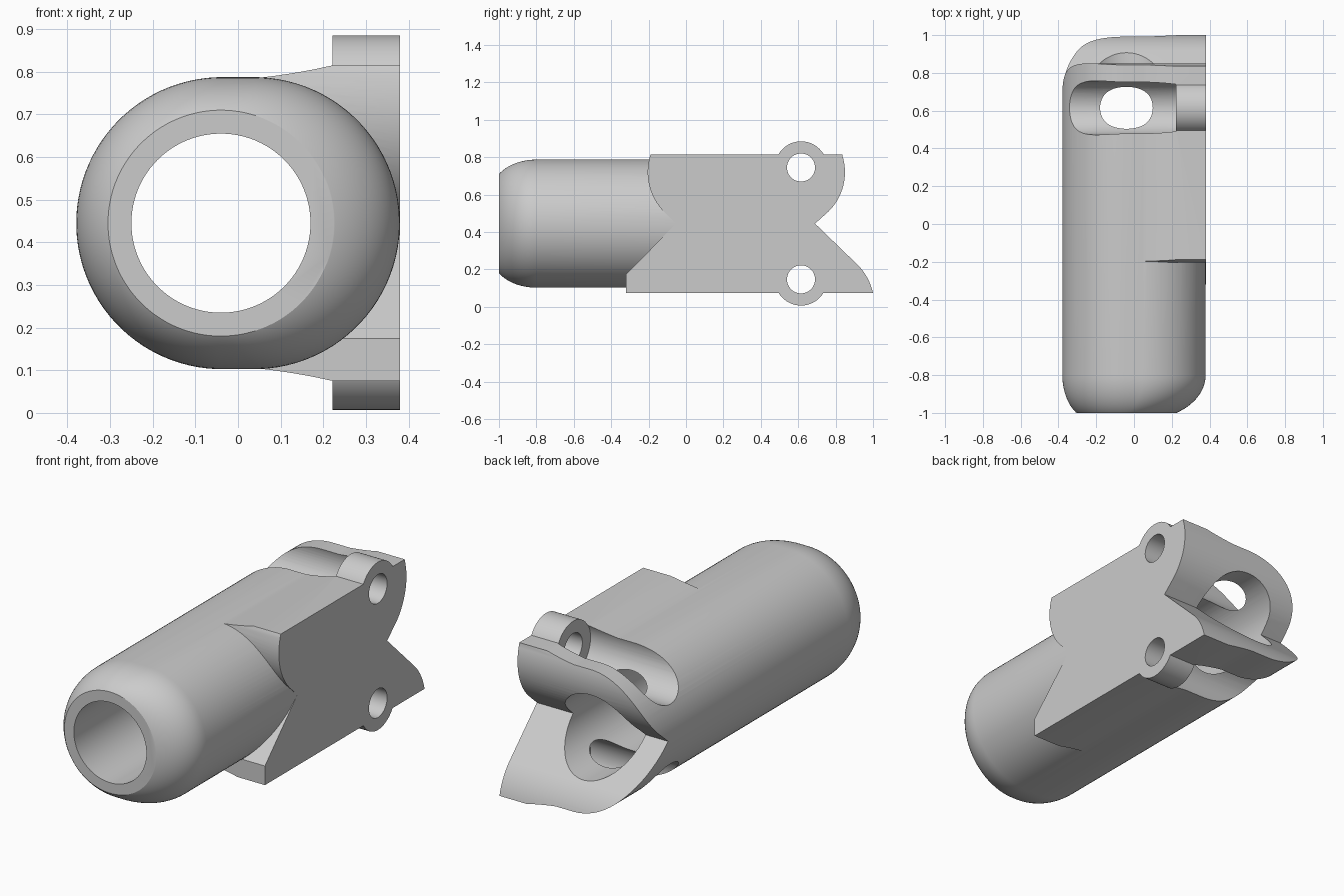
import bpy, bmesh
from math import sin, cos, pi, radians, sqrt

if "Cube" in bpy.data.objects:
    bpy.data.objects.remove(bpy.data.objects["Cube"])

grey = bpy.data.materials.new("light_grey")
grey.use_nodes = True
colour = (0.6, 0.6, 0.6, 1)
grey.diffuse_color = colour
grey.node_tree.nodes["Principled BSDF"].inputs["Base Color"].default_value = colour

MID = 0.445          # height of the tube axis
BORE_X = -0.04       # sideways offset of the bore
FACE = 0.38          # flat mounting side
PIN_Y, PIN_Z = 0.615, (0.745, 0.147)


def loft(name, rings):
    """Closed solid through a list of equal-length rings of points."""
    bm = bmesh.new()
    loops = [[bm.verts.new(p) for p in ring] for ring in rings]
    n = len(loops[0])
    for a, b in zip(loops, loops[1:]):
        for i in range(n):
            j = (i + 1) % n
            bm.faces.new((a[i], a[j], b[j], b[i]))
    bm.faces.new(loops[0])
    bm.faces.new(loops[-1])
    bmesh.ops.recalc_face_normals(bm, faces=bm.faces)
    mesh = bpy.data.meshes.new(name)
    bm.to_mesh(mesh)
    bm.free()
    ob = bpy.data.objects.new(name, mesh)
    bpy.context.collection.objects.link(ob)
    mesh.materials.append(grey)
    return ob


def prism_x(name, pts, x0, x1):
    return loft(name, [[(x, y, z) for y, z in pts] for x in (x0, x1)])


def prism_y(name, pts, y0, y1):
    return loft(name, [[(x, y, z) for x, z in pts] for y in (y0, y1)])


def arc(cx, cz, r, start, end, n=16):
    angles = [radians(start + (end - start) * i / n) for i in range(n + 1)]
    return [(cx + r * cos(a), cz + r * sin(a)) for a in angles]


def circle(cx, cz, r, n=64):
    return arc(cx, cz, r, 0, 360, n)[:-1]


def combine(target, tool, operation):
    mod = target.modifiers.new(operation, 'BOOLEAN')
    mod.object, mod.operation, mod.solver = tool, operation, 'EXACT'
    bpy.context.view_layer.objects.active = target
    bpy.ops.object.modifier_apply(modifier=mod.name)
    bpy.data.objects.remove(tool)


# Tube: oval section, rounded into a smaller circular nose
def tube_ring(y, blend, n=96):
    ring = []
    for i in range(n):
        a = (i + 0.5) * 2 * pi / n
        c, s = cos(a), sin(a)
        oval = (0.037 * (1 if c > 0 else -1) + 0.3425 * c, 0.3425 * s)
        nose = (BORE_X + 0.265 * c, 0.265 * s)
        x, z = (o + (m - o) * blend for o, m in zip(oval, nose))
        ring.append((x, y, MID + z))
    return ring


def nose_blend(d, r=0.235):
    return (r - sqrt(r * r - d * d)) / (r - sqrt(r * r - 0.04))


rings = []
for i in range(17):
    d = 0.2 * cos(pi / 2 * i / 16)
    rings.append(tube_ring(-0.8 - d, nose_blend(d)))
rings.append(tube_ring(1.1, 0))
body = loft("latch_body", rings)

# Side flange: flares out of the tube towards the flat face
upper = [(0, 0.78), (0.05, 0.786), (0.09, 0.791), (0.13, 0.797),
         (0.175, 0.805), (0.222, 0.815), (0.45, 0.815)]
lower = [(x, 2 * MID - z) for x, z in reversed(upper)]
flange = prism_y("flange", upper + lower, -0.5, 1.1)

# Front edge of the flange: rounded above, straight notch below
front_edge = [(-0.185, 0.95), (-0.185, 0.82)] + arc(0.095, 0.72, 0.3, 162, 225)
front_edge += [(-0.053, MID), (-0.32, 0.175), (-0.32, -0.1)]
combine(flange, prism_x("front_trim", front_edge + [(-0.8, -0.1), (-0.8, 0.95)], -0.7, 0.7),
        'DIFFERENCE')
combine(body, flange, 'UNION')

# Rear V-shaped jaw with rounded lips
rear_edge = [(0.836, 0.95), (0.836, 0.82)] + arc(0.555, 0.72, 0.295, 18, -45)
rear_edge += [(0.69, MID)] + arc(0.706, 0.012, 0.3, 45, 12) + [(1.0, 0.07), (1.0, -0.1)]
combine(body, prism_x("rear_trim", rear_edge + [(1.3, -0.1), (1.3, 0.95)], -0.7, 0.7),
        'DIFFERENCE')

# Pin bosses, and the clearance grooves beside them
for z in PIN_Z:
    combine(body, prism_x("pin_boss", circle(PIN_Y, z, 0.14), 0.16, 0.45), 'UNION')
for z in PIN_Z:
    combine(body, prism_x("groove", circle(PIN_Y, z, 0.143), -0.7, 0.222), 'DIFFERENCE')

# Flat side face, pin holes and the long bore
combine(body, prism_y("side_trim", [(FACE, -0.3), (0.8, -0.3), (0.8, 1.2), (FACE, 1.2)],
                      -1.5, 1.5), 'DIFFERENCE')
for z in PIN_Z:
    combine(body, prism_x("pin_hole", circle(PIN_Y, z, 0.075, 48), 0.15, 0.6), 'DIFFERENCE')
combine(body, prism_y("bore", circle(BORE_X, MID, 0.21, 96), -1.3, 1.3), 'DIFFERENCE')

# Smooth shading with crisp edges
bpy.ops.object.select_all(action='DESELECT')
body.select_set(True)
bpy.context.view_layer.objects.active = body
bpy.ops.object.shade_smooth_by_angle(angle=radians(25))
